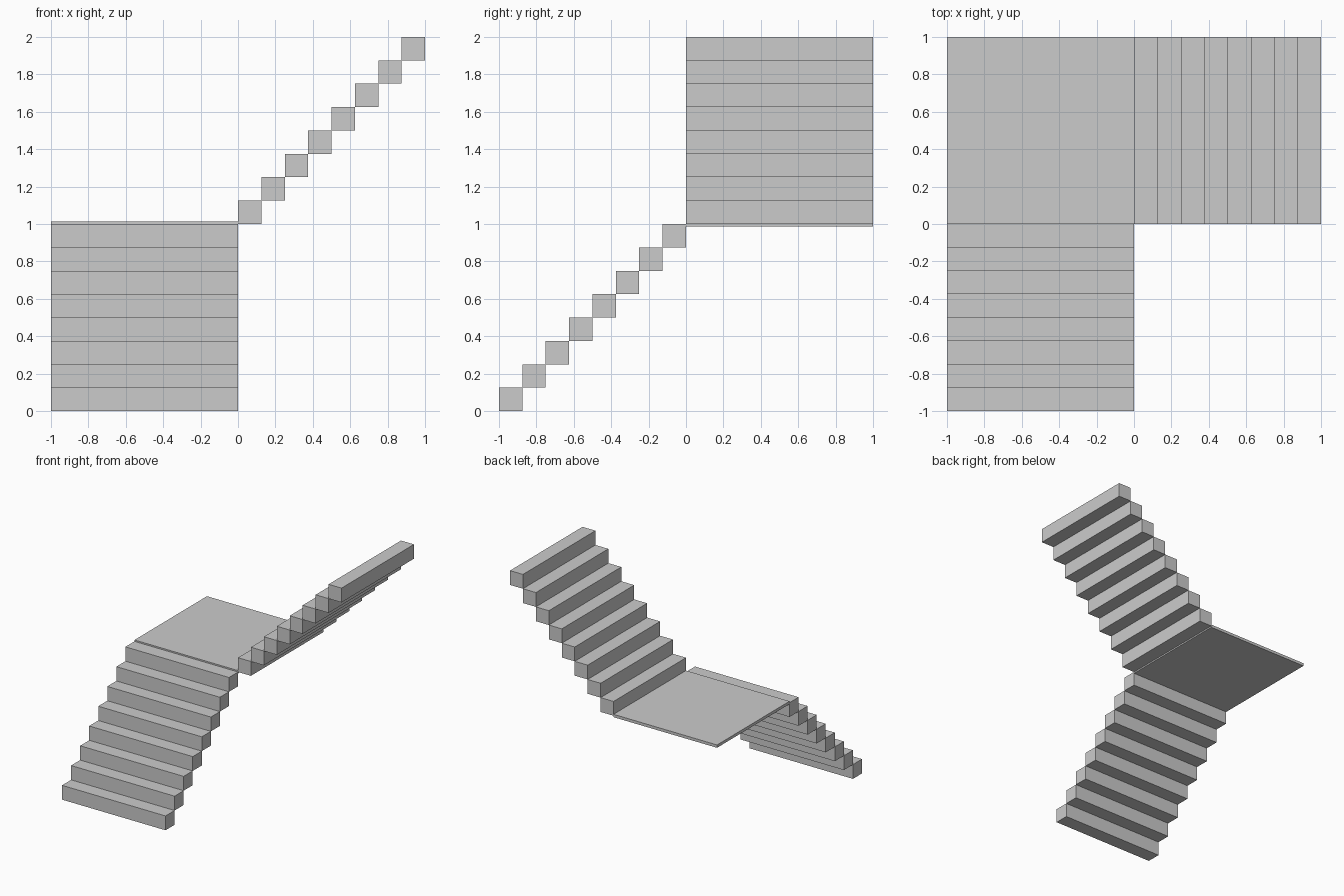
import bpy

if "Cube" in bpy.data.objects:
    bpy.data.objects.remove(bpy.data.objects["Cube"])

STEPS = 8
S = 1 / STEPS  # tread depth and riser height


def box(name, lo, hi):
    """Axis-aligned box between two corners."""
    center = [(a + b) / 2 for a, b in zip(lo, hi)]
    size = [b - a for a, b in zip(lo, hi)]
    bpy.ops.mesh.primitive_cube_add(size=1, location=center)
    obj = bpy.context.object
    obj.name = name
    obj.scale = size
    bpy.ops.object.transform_apply(location=False, rotation=False, scale=True)
    return obj


for i in range(STEPS):
    a, b = i * S, (i + 1) * S
    # Lower flight climbs toward the back
    box(f"lower_step_{i + 1}", (-1, a - 1, a), (0, b - 1, b))
    # Upper flight climbs toward the right
    box(f"upper_step_{i + 1}", (a, 0, 1 + a), (b, 1, 1 + b))

# Thin corner landing between the flights
box("landing", (-1, 0, 1 - 0.0125), (0, 1, 1 + 0.0125))
